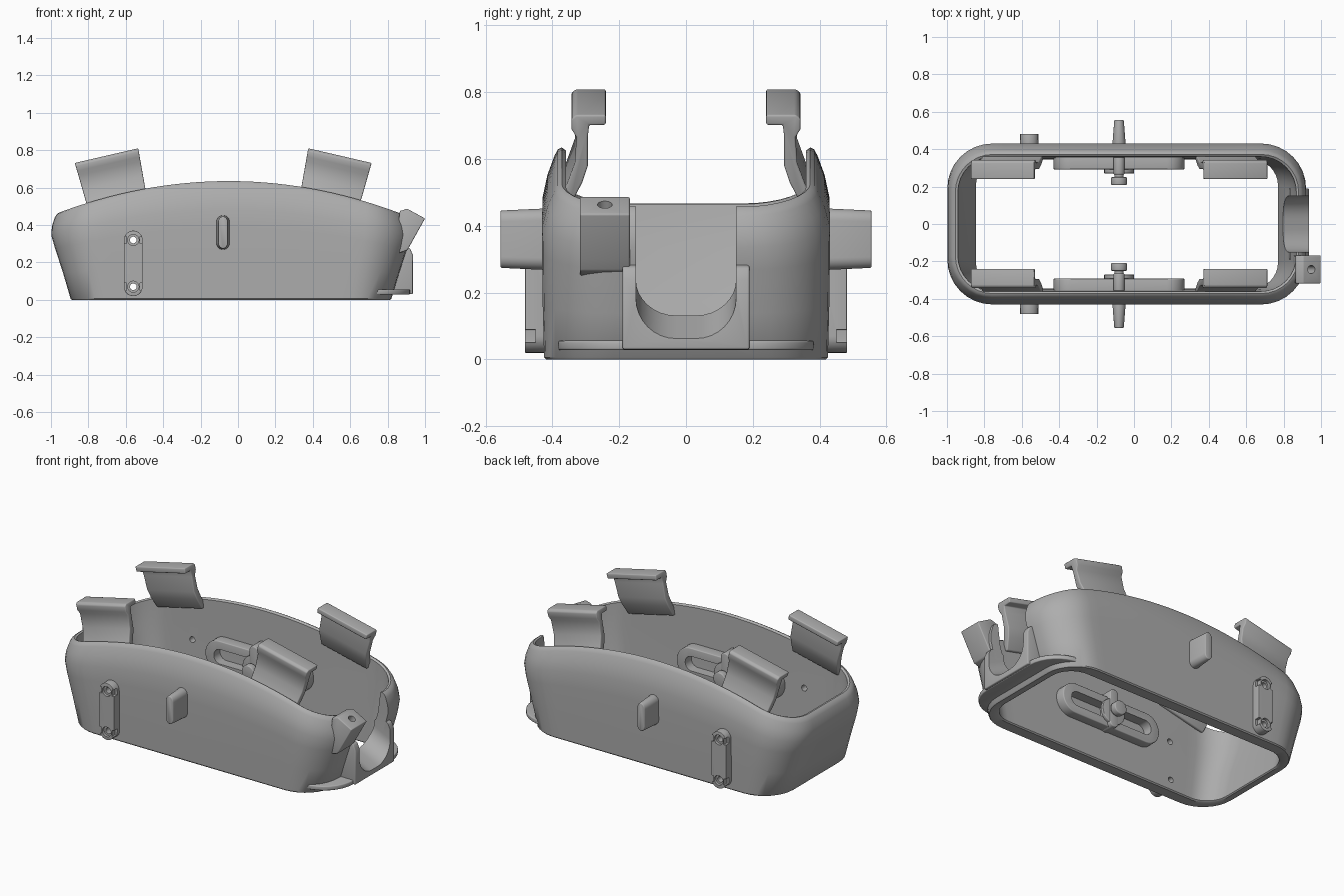
import bpy, bmesh, math
from mathutils import Vector, Matrix

if "Cube" in bpy.data.objects:
    bpy.data.objects.remove(bpy.data.objects["Cube"], do_unlink=True)

grey = bpy.data.materials.new("matte_grey")
grey.use_nodes = True
tone = (0.42, 0.42, 0.42, 1)
grey.diffuse_color = tone
grey.node_tree.nodes["Principled BSDF"].inputs["Base Color"].default_value = tone


def make(name, bm):
    bmesh.ops.recalc_face_normals(bm, faces=bm.faces)
    mesh = bpy.data.meshes.new(name)
    bm.to_mesh(mesh)
    bm.free()
    ob = bpy.data.objects.new(name, mesh)
    bpy.context.collection.objects.link(ob)
    mesh.materials.append(grey)
    return ob


def prism(name, pts, lo, hi, place):
    """Extrude a 2D outline from lo to hi; place(u, v, w) gives the 3D point."""
    bm = bmesh.new()
    a, b = ([bm.verts.new(place(u, v, w)) for u, v in pts] for w in (lo, hi))
    n = len(pts)
    bm.faces.new(a)
    bm.faces.new(b)
    for i in range(n):
        j = (i + 1) % n
        bm.faces.new((a[i], a[j], b[j], b[i]))
    return make(name, bm)


def finish(ob, cutters=(), bevel=0.0):
    """Apply a bevel and cuts, then smooth all but the sharp edges."""
    bpy.ops.object.select_all(action="DESELECT")
    bpy.context.view_layer.objects.active = ob
    ob.select_set(True)
    if bevel:
        m = ob.modifiers.new("round", "BEVEL")
        m.width, m.segments, m.limit_method = bevel, 3, "ANGLE"
        m.angle_limit = math.radians(35)
        bpy.ops.object.modifier_apply(modifier=m.name)
    for c in cutters:
        m = ob.modifiers.new("cut", "BOOLEAN")
        m.operation, m.object, m.solver = "DIFFERENCE", c, "EXACT"
        bpy.ops.object.modifier_apply(modifier=m.name)
    bpy.ops.object.shade_smooth_by_angle(angle=math.radians(35))
    return ob


def rounded(x0, x1, y0, y1, r, n=8, side=24):
    """Rounded rectangle, counter-clockwise from the lower left corner."""
    pts = []
    for cx, cy, start in ((x0 + r, y0 + r, 180), (x1 - r, y0 + r, 270),
                          (x1 - r, y1 - r, 0), (x0 + r, y1 - r, 90)):
        for i in range(n + 1):
            a = math.radians(start + 90 * i / n)
            pts.append((cx + r * math.cos(a), cy + r * math.sin(a)))
        if start in (180, 0) and side:
            end = x1 - r if start == 180 else x0 + r
            y, x = pts[-1][1], pts[-1][0]
            pts += [(x + (end - x) * i / side, y) for i in range(1, side)]
    return pts


def circle(cx, cy, r):
    return [(cx + r * math.cos(i * math.tau / 24), cy + r * math.sin(i * math.tau / 24))
            for i in range(24)]


def along_x(u, v, w): return (w, u, v)
def along_y(u, v, w): return (u, w, v)
def along_z(u, v, w): return (u, v, w)


# Cutters: end opening with a sloping floor, and screw holes
opening = prism("opening_cutter", rounded(-0.15, 0.15, 0.065, 0.9, 0.12, side=0), 0.7, 1.1,
                lambda u, v, w: (w, u, v - 0.5 * (w - 0.93)))
holes, wide_holes, side_notches = [], [], []
for s in (-1, 1):
    for z in (0.07, 0.32):
        holes.append(prism("hole_cutter", circle(-0.56, z, 0.018), s * 0.2, s * 0.6, along_y))
        wide_holes.append(prism("wide_hole_cutter", circle(-0.56, z, 0.03), s * 0.465, s * 0.6, along_y))
        for side in (-1, 1):
            x = -0.56 + side * 0.05
            side_notches.append(prism("notch_cutter", rounded(x - 0.015, x + 0.015, z - 0.02, z + 0.02, 0.004, side=0),
                                      s * 0.45, s * 0.6, along_y))

# Shell: stacked outlines (height fraction, left, right, half depth, corner radius)
levels = [
    (0.012, -0.895, 0.82, 0.425, 0.21), (0.3, -0.935, 0.86, 0.429, 0.22),
    (0.6, -0.978, 0.902, 0.431, 0.23), (0.76, -0.998, 0.92, 0.43, 0.24),
    (0.87, -0.995, 0.918, 0.415, 0.235), (0.96, -0.98, 0.905, 0.394, 0.22),
    (0.99, -0.97, 0.895, 0.384, 0.21), (1.0, -0.955, 0.88, 0.372, 0.2),
    (0.985, -0.942, 0.868, 0.36, 0.19), (0.7, -0.925, 0.852, 0.357, 0.17),
    (0.35, -0.88, 0.805, 0.35, 0.15), (0.012, -0.845, 0.77, 0.345, 0.14),
    (0.0, -0.852, 0.777, 0.352, 0.14), (0.0, -0.888, 0.813, 0.418, 0.2),
]
bm = bmesh.new()
loops = []
for t, x0, x1, hy, r in levels:
    loops.append([bm.verts.new((x, y, t * (0.635 - 0.205 * (x + 0.05) ** 2)))
                  for x, y in rounded(x0, x1, -hy, hy, r)])
for a, b in zip(loops, loops[1:] + loops[:1]):
    for i in range(len(a)):
        j = (i + 1) % len(a)
        bm.faces.new((a[i], a[j], b[j], b[i]))
finish(make("shell", bm), [opening] + holes)

# Cradle around the end opening, and the ledge wrapped round that end
cradle = prism("end_cradle", [(0.81, 0.03), (0.935, 0.03), (0.935, 0.24), (0.92, 0.275), (0.895, 0.287), (0.83, 0.28)],
               -0.19, 0.19, along_y)
finish(cradle, [opening], 0.006)
outer = [p for p in rounded(0.3, 0.92, -0.385, 0.385, 0.2) if p[0] > 0.62]
inner = [p for p in rounded(0.3, 0.8, -0.37, 0.37, 0.18) if p[0] > 0.62]
finish(prism("end_ledge", outer + inner[::-1], 0.028, 0.056, along_z), bevel=0.006)

# Corner tab with a hole in its sloping top
tab = prism("corner_tab", [(0.865, 0.475), (0.905, 0.487), (1.0, 0.435), (0.925, 0.3), (0.905, 0.265), (0.845, 0.245), (0.855, 0.38)],
            -0.318, -0.168, along_y)
tilt = Matrix.Rotation(math.radians(28), 3, "Y")
tab_hole = prism("tab_hole_cutter", circle(0, 0, 0.022), -0.09, 0.05,
                 lambda u, v, w: Vector((0.948, -0.243, 0.463)) + tilt @ Vector((u, v, w)))
finish(tab, [tab_hole], 0.006)

# Four tilted clips with hooked lips (outline in depth and height along the arm)
clip = [(0.385, -0.28), (0.358, -0.22), (0.333, -0.15), (0.328, -0.07), (0.343, -0.045), (0.343, -0.012),
        (0.33, 0), (0.24, 0), (0.24, -0.032), (0.29, -0.032), (0.294, -0.07), (0.294, -0.16),
        (0.31, -0.21), (0.345, -0.28)]
for s, depth in ((-1, "front"), (1, "back")):
    for cx, lean, side in ((-0.703, -13, "right"), (0.545, 13, "left")):
        turn = Matrix.Rotation(math.radians(lean), 3, "Y")
        def at(u, v, w):
            # arms narrow slightly towards the shell
            p = turn @ Vector((w * (1 + 0.3 * v), 0, v))
            return (cx + p.x, s * u, 0.771 + p.z)
        finish(prism(f"{depth}_{side}_clip", clip, -0.174, 0.174, at), bevel=0.006)

    # Strap loop plate with countersunk screw holes
    plate = prism(depth + "_screw_plate", rounded(-0.61, -0.51, 0.02, 0.37, 0.0499, side=0), s * 0.4, s * 0.482, along_y)
    finish(plate, holes + wide_holes + side_notches, 0.006)

    # Tapered outer pin
    def taper(u, v, w):
        k = 1 - 2.2 * (abs(w) - 0.42)
        return (-0.08 + u * k, w, 0.36 + v * (1 - 0.5 * (abs(w) - 0.42)))
    finish(prism(depth + "_pin", rounded(-0.036, 0.036, -0.092, 0.092, 0.0355, side=0), s * 0.4, s * 0.556, taper), bevel=0.014)

    # Slotted inner track
    slot = prism("slot_cutter", rounded(-0.37, 0.21, 0.255, 0.345, 0.044, side=0), s * 0.2, s * 0.5, along_y)
    track = prism(depth + "_track", rounded(-0.43, 0.27, 0.205, 0.395, 0.094, side=0), s * 0.292, s * 0.37, along_y)
    finish(track, [slot], 0.006)
    bpy.data.objects.remove(slot, do_unlink=True)

    # Sliding lever, washer and knob
    finish(prism(depth + "_lever", rounded(-0.11, -0.05, 0.2, 0.44, 0.029, side=0), s * 0.265, s * 0.36, along_y), bevel=0.006)
    finish(prism(depth + "_washer", circle(-0.08, 0.3, 0.08), s * 0.27, s * 0.292, along_y), bevel=0.004)
    finish(prism(depth + "_stem", circle(-0.08, 0.3, 0.025), s * 0.23, s * 0.28, along_y))
    finish(prism(depth + "_knob", circle(-0.08, 0.3, 0.043), s * 0.208, s * 0.25, along_y), bevel=0.006)

for c in [opening, tab_hole] + holes + wide_holes + side_notches:
    bpy.data.objects.remove(c, do_unlink=True)
